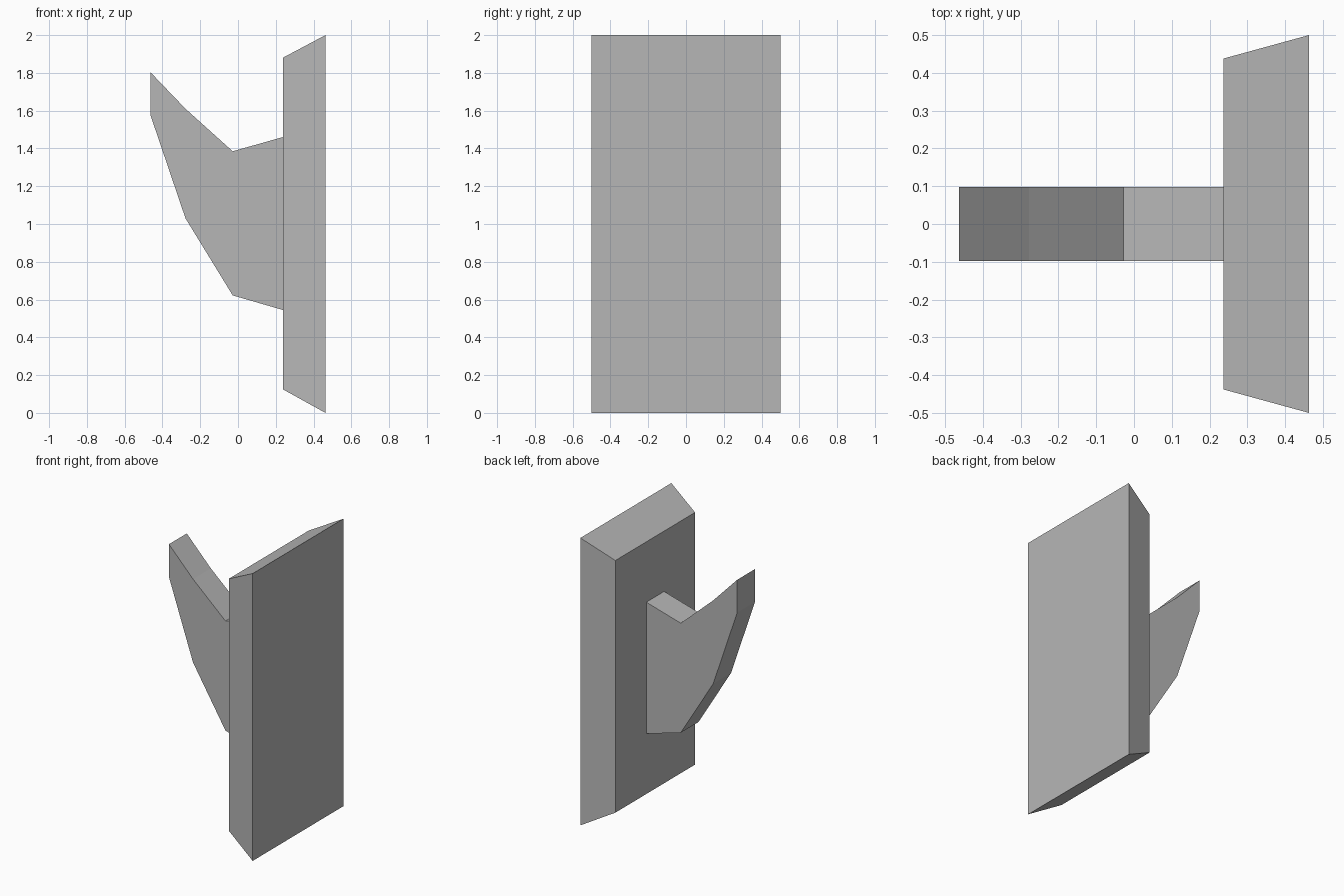
import bpy, bmesh
from mathutils import Vector

cube = bpy.data.objects.get("Cube")
if cube:
    bpy.data.objects.remove(cube, do_unlink=True)

grey = bpy.data.materials.new("plain grey")
grey.use_nodes = True
grey.diffuse_color = (0.47, 0.47, 0.47, 1)
grey.node_tree.nodes["Principled BSDF"].inputs["Base Color"].default_value = grey.diffuse_color


def loft(name, start, end):
    """Solid between two matching outlines."""
    bm = bmesh.new()
    a = [bm.verts.new(Vector(p)) for p in start]
    b = [bm.verts.new(Vector(p)) for p in end]
    bm.faces.new(a)
    bm.faces.new(b[::-1])
    for i in range(len(a)):
        j = (i + 1) % len(a)
        bm.faces.new((a[j], a[i], b[i], b[j]))
    bmesh.ops.recalc_face_normals(bm, faces=bm.faces)
    mesh = bpy.data.meshes.new(name)
    bm.to_mesh(mesh)
    bm.free()
    mesh.materials.append(grey)
    obj = bpy.data.objects.new(name, mesh)
    bpy.context.collection.objects.link(obj)
    return obj


def rectangle(x, half_y, low, high):
    return [(x, -half_y, low), (x, half_y, low), (x, half_y, high), (x, -half_y, high)]


# Wall plate with sloped rims
PLATE_X = 0.237
loft("wall_plate", rectangle(PLATE_X, 0.438, 0.125, 1.88), rectangle(0.463, 0.5, 0, 2))

# Upturned hook, a side profile given thickness
profile = [(PLATE_X, 0.545), (-0.028, 0.622), (-0.278, 1.03), (-0.463, 1.575),
           (-0.463, 1.803), (-0.278, 1.61), (-0.028, 1.385), (PLATE_X, 1.46)]
HALF = 0.098
loft("hook", [(x, -HALF, z) for x, z in profile], [(x, HALF, z) for x, z in profile])
